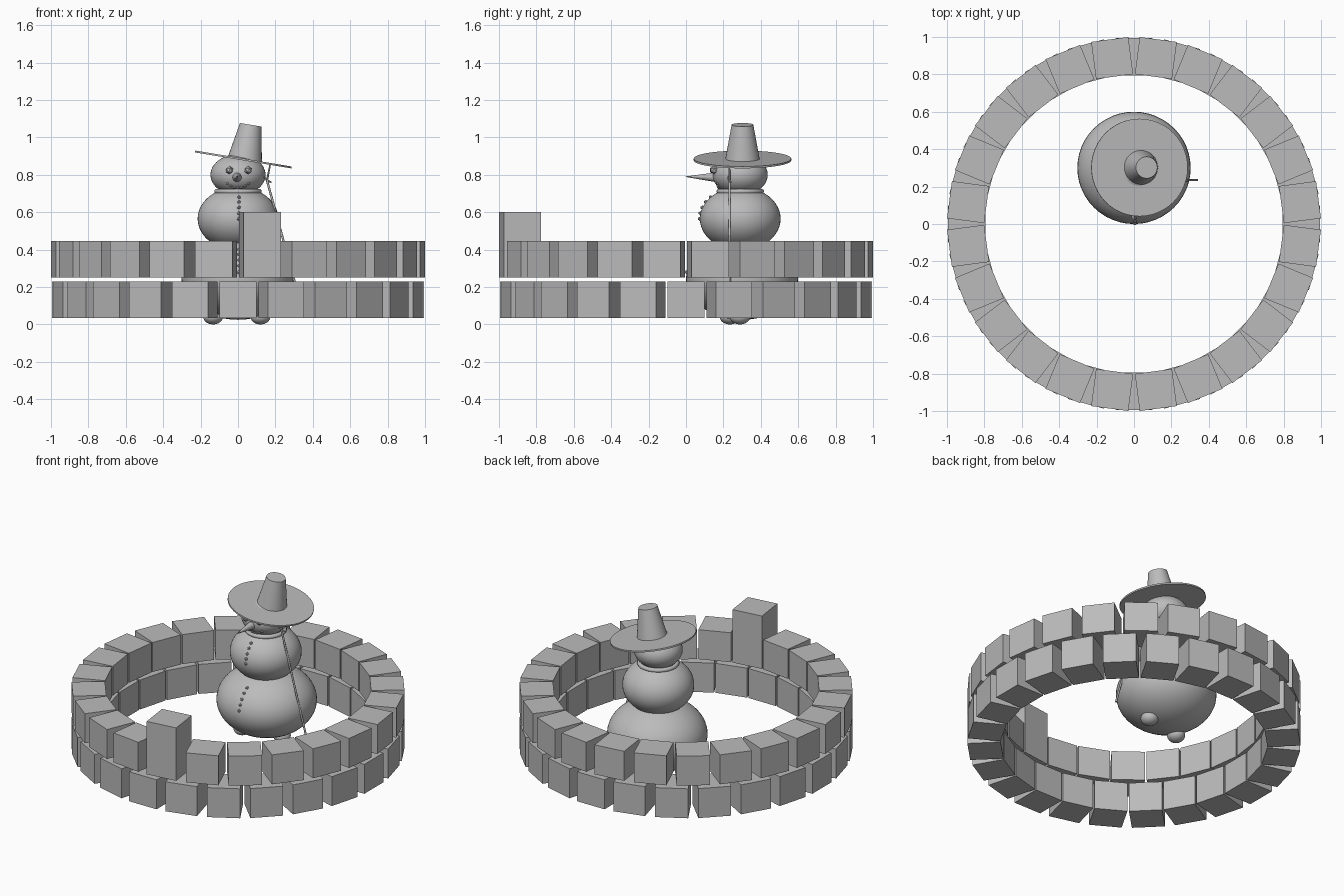
import bpy, math
from mathutils import Vector, Matrix

if "Cube" in bpy.data.objects:
    bpy.data.objects.remove(bpy.data.objects["Cube"])

grey = bpy.data.materials.new("stone_grey")
grey.diffuse_color = (0.5, 0.5, 0.5, 1)
grey.use_nodes = True
grey.node_tree.nodes["Principled BSDF"].inputs["Base Color"].default_value = grey.diffuse_color


def finish(name, smooth=True):
    o = bpy.context.object
    o.name = name
    o.data.materials.append(grey)
    if smooth:
        bpy.ops.object.shade_smooth_by_angle(angle=math.radians(40))
    return o


def ellipsoid(name, c, r, seg=48, rings=24):
    bpy.ops.mesh.primitive_uv_sphere_add(segments=seg, ring_count=rings, location=c)
    bpy.context.object.scale = r
    return finish(name)


def pebble(name, c, r):
    bpy.ops.mesh.primitive_ico_sphere_add(subdivisions=1, radius=r, location=c)
    return finish(name, False)


def tapered(name, a, b, r1, r2, verts=32):
    a, b = Vector(a), Vector(b)
    d = b - a
    bpy.ops.mesh.primitive_cone_add(vertices=verts, radius1=r1, radius2=r2, depth=d.length,
                                    location=(a + b) / 2,
                                    rotation=d.to_track_quat('Z', 'Y').to_euler())
    return finish(name)


def block(name, deg, z0, z1):
    """One wall block, its inner face 0.795 from the centre."""
    t = math.radians(deg)
    bpy.ops.mesh.primitive_cube_add(size=1, rotation=(0, 0, t),
                                    location=(0.895 * math.cos(t), 0.895 * math.sin(t), (z0 + z1) / 2))
    bpy.context.object.scale = (0.2, 0.2, z1 - z0)
    finish(name, False)


def front_y(c, r, x, z):
    """y of the front surface of an ellipsoid at x, z."""
    k = 1 - ((x - c[0]) / r[0]) ** 2 - ((z - c[2]) / r[2]) ** 2
    return c[1] - r[1] * math.sqrt(max(k, 0))


# Two staggered rings of blocks, with one tall block at the front
N = 24
STEP = 360 / N
for i in range(N):
    block("lower_block", i * STEP, 0.035, 0.23)
    tall = i == 18
    block("tall_block" if tall else "upper_block", (i + 0.5) * STEP, 0.25, 0.6 if tall else 0.445)

# Snowman body
base = ((0, 0.3, 0.245), (0.303, 0.3, 0.22))
chest = ((0, 0.29, 0.565), (0.216, 0.216, 0.17))
head = ((0, 0.29, 0.8), (0.147, 0.147, 0.11))
ellipsoid("base_ball", *base)
ellipsoid("chest_ball", *chest)
ellipsoid("head_ball", *head)
bpy.ops.mesh.primitive_torus_add(major_radius=0.113, minor_radius=0.014, location=(0, 0.29, 0.711),
                                 major_segments=48, minor_segments=10)
finish("collar")
for c in ((-0.133, 0.235, 0.041), (0.12, 0.288, 0.041)):
    ellipsoid("foot", c, (0.053, 0.055, 0.041), 24, 12)

# Buttons down the front
for ball, heights in ((chest, (0.68, 0.655, 0.625, 0.595, 0.565)),
                      (base, (0.40, 0.375, 0.345, 0.315, 0.28))):
    for z in heights:
        pebble("button", (0.005, front_y(*ball, 0.005, z), z), 0.011)

# Face
for x in (-0.046, 0.055):
    pebble("eye", (x, front_y(*head, x, 0.825) - 0.008, 0.825), 0.022)
tapered("nose", (-0.005, 0.16, 0.787), (-0.005, -0.004, 0.79), 0.026, 0.001, 16)
for k in range(-3, 4):
    x, z = k * 0.019, 0.731 + 0.0025 * k * k
    pebble("mouth_stone", (x, front_y(*head, x, z), z), 0.009)

# Tilted hat
tilt = math.radians(9.4)
axis = Vector((math.sin(tilt), 0, math.cos(tilt)))
brim = Vector((0.029, 0.302, 0.882))
tapered("hat_brim", brim - axis * 0.005, brim + axis * 0.005, 0.261, 0.261, 48)
crown = brim + Vector((0.008, 0, 0))
tapered("hat_crown", crown, crown + axis * 0.188, 0.092, 0.058)

# Walking stick with a forked top
top = (0.155, 0.232, 0.77)
tapered("stick", (0.338, 0.235, 0.10), top, 0.006, 0.006, 10)
for tip in ((0.172, 0.232, 0.855), (0.14, 0.225, 0.79), (0.178, 0.24, 0.76)):
    tapered("twig", top, tip, 0.006, 0.004, 8)
